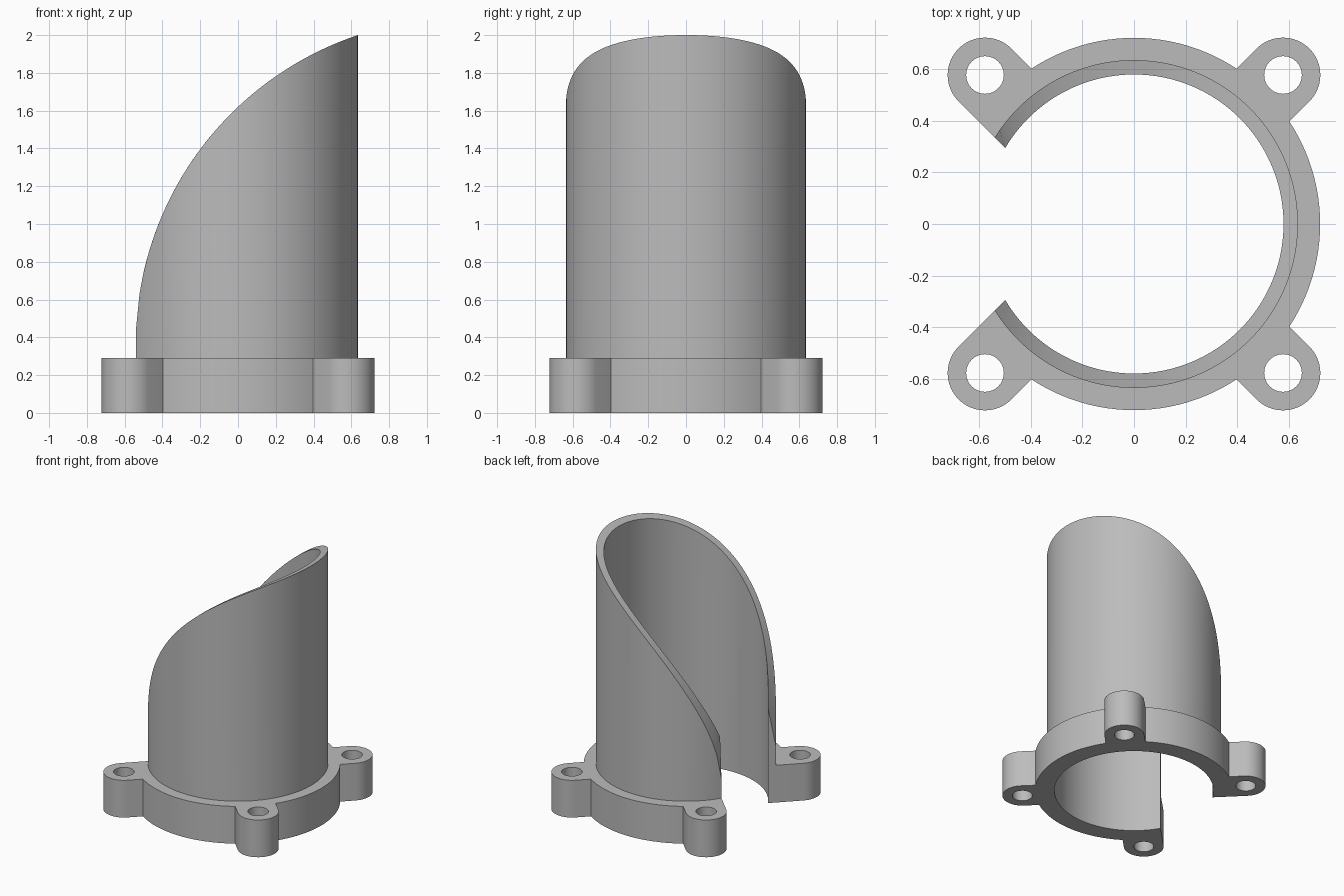
import bpy
import bmesh
from math import acos, asin, cos, sin, sqrt, radians, pi

INNER, OUTER, FLANGE = 0.58, 0.636, 0.722    # bore, tube and flange radii
EAR, EAR_R, HOLE_R = 0.578, 0.145, 0.073     # bolt ear offset and radii
BASE_H = 0.29
CUT_X, CUT_Z, CUT_R = 1.182, 0.365, 1.724    # arc that sweeps the tube's top

old = bpy.data.objects.get("Cube")
if old:
    bpy.data.objects.remove(old, do_unlink=True)

grey = bpy.data.materials.new("plain grey")
grey.use_nodes = True
colour = (0.5, 0.5, 0.5, 1)
grey.diffuse_color = colour
grey.node_tree.nodes["Principled BSDF"].inputs["Base Color"].default_value = colour


def arc(radius, start, end, steps, cx=0, cy=0):
    angles = [start + (end - start) * i / steps for i in range(steps + 1)]
    return [(cx + radius * cos(a), cy + radius * sin(a)) for a in angles]


def gap_angle(radius):
    """Angle where a circle meets the straight side of the open gap."""
    return radians(225) - acos(EAR_R / radius)


def add_object(name, mesh):
    obj = bpy.data.objects.new(name, mesh)
    bpy.context.collection.objects.link(obj)
    mesh.materials.clear()
    mesh.materials.append(grey)
    bpy.ops.object.select_all(action='DESELECT')
    obj.select_set(True)
    bpy.context.view_layer.objects.active = obj
    bpy.ops.object.shade_smooth_by_angle(angle=radians(30))
    return obj


# Flange outline: four ears joined by ring arcs, closed by the bore
spread = asin(EAR_R / FLANGE)
outline, holes = [], []
for degrees in (-135, -45, 45, 135):
    d = radians(degrees)
    cx, cy = EAR * sqrt(2) * cos(d), EAR * sqrt(2) * sin(d)
    outline += arc(EAR_R, d - pi / 2, d + pi / 2, 24, cx, cy)
    if degrees < 135:
        outline += arc(FLANGE, d + spread, d + pi / 2 - spread, 24)
    holes.append(arc(HOLE_R, 0, 2 * pi, 32, cx, cy)[:-1])
end = gap_angle(INNER)
outline += arc(INNER, end, -end, 96)

# Flange: filled flat curve with bolt holes, turned into a mesh
curve = bpy.data.curves.new("flange_outline", 'CURVE')
curve.dimensions = '2D'
curve.fill_mode = 'BOTH'
curve.extrude = BASE_H / 2
for points in [outline] + holes:
    spline = curve.splines.new('POLY')
    spline.points.add(len(points) - 1)
    for p, (x, y) in zip(spline.points, points):
        p.co = (x, y, 0, 1)
    spline.use_cyclic_u = True
helper = bpy.data.objects.new("flange_outline", curve)
bpy.context.collection.objects.link(helper)
bpy.context.view_layer.update()
depsgraph = bpy.context.evaluated_depsgraph_get()
mesh = bpy.data.meshes.new_from_object(helper.evaluated_get(depsgraph))
bpy.data.objects.remove(helper, do_unlink=True)
bm = bmesh.new()
bm.from_mesh(mesh)
bmesh.ops.remove_doubles(bm, verts=bm.verts, dist=0.0001)
bmesh.ops.translate(bm, verts=bm.verts, vec=(0, 0, BASE_H / 2))
bmesh.ops.recalc_face_normals(bm, faces=bm.faces)
bm.to_mesh(mesh)
bm.free()
add_object("bolted_flange", mesh)

# Tube wall: open ring whose top edge follows the sweeping arc
bm = bmesh.new()


def top_z(x):
    return CUT_Z + sqrt(max(CUT_R ** 2 - (x - CUT_X) ** 2, 0))


def wall(radius):
    a = gap_angle(radius)
    points = arc(radius, -a, a, 96)
    low = [bm.verts.new((x, y, BASE_H)) for x, y in points]
    high = [bm.verts.new((x, y, top_z(x))) for x, y in points]
    return low, high


outer_low, outer_high = wall(OUTER)
inner_low, inner_high = wall(INNER)
loops = [outer_low, outer_high, inner_high, inner_low]
for a, b in zip(loops, loops[1:] + loops[:1]):
    for i in range(len(a) - 1):
        bm.faces.new((a[i], a[i + 1], b[i + 1], b[i]))
for i in (0, -1):
    bm.faces.new([loop[i] for loop in loops])
bmesh.ops.recalc_face_normals(bm, faces=bm.faces)
mesh = bpy.data.meshes.new("swept_tube")
bm.to_mesh(mesh)
bm.free()
add_object("swept_tube", mesh)
